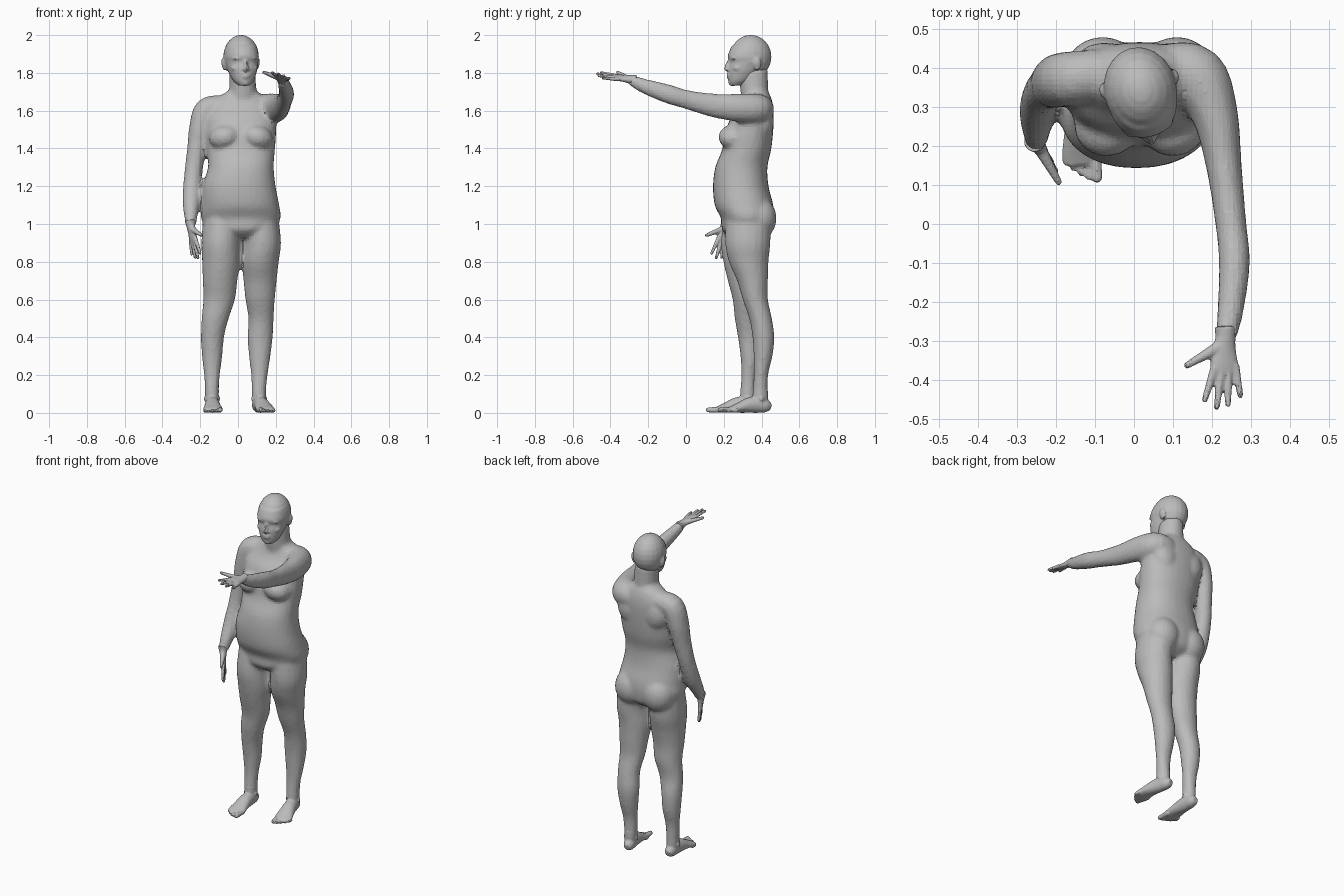
import bpy
import bmesh
from math import cos, sin, pi, radians, copysign
from mathutils import Matrix, Vector

default_cube = bpy.data.objects.get("Cube")
if default_cube:
    bpy.data.objects.remove(default_cube, do_unlink=True)

skin = bpy.data.materials.new("plain grey")
skin.use_nodes = True
grey = (0.5, 0.5, 0.5, 1)
skin.diffuse_color = grey
skin.node_tree.nodes["Principled BSDF"].inputs["Base Color"].default_value = grey


def smooth_path(points, steps):
    """Catmull-Rom interpolation through points of any dimension."""
    points = [Vector(p) for p in points]
    result = []
    last = len(points) - 1
    for i in range(last):
        a, b, c, d = (points[max(0, min(last, i + k))] for k in (-1, 0, 1, 2))
        for s in range(steps):
            t = s / steps
            result.append(0.5 * (2 * b + (c - a) * t
                                 + (2 * a - 5 * b + 4 * c - d) * t * t
                                 + (3 * b - a - 3 * c + d) * t ** 3))
    result.append(points[last])
    return result


def tube(bm, points, ref=(1, 0, 0), level=False, power=1.0, sides=20, steps=4):
    """Closed loft; each point is x, y, z, radius along ref, radius across it."""
    path = smooth_path(points, steps)
    rings = []
    for i, p in enumerate(path):
        centre = Vector(p[:3])
        before = Vector(path[max(i - 1, 0)][:3])
        after = Vector(path[min(i + 1, len(path) - 1)][:3])
        along = Vector((0, 0, 1)) if level else (after - before).normalized()
        u = Vector(ref)
        u = (u - along * u.dot(along)).normalized()
        v = along.cross(u)
        ring = []
        for k in range(sides):
            c, s = cos(2 * pi * k / sides), sin(2 * pi * k / sides)
            c, s = copysign(abs(c) ** power, c), copysign(abs(s) ** power, s)
            ring.append(bm.verts.new(centre + u * c * p[3] + v * s * p[4]))
        rings.append(ring)
    for low, high in zip(rings, rings[1:]):
        for k in range(sides):
            n = (k + 1) % sides
            bm.faces.new((low[k], low[n], high[n], high[k]))
    bm.faces.new(rings[0][::-1])
    bm.faces.new(rings[-1])


def ball(bm, centre, radii, tilt=0.0):
    place = (Matrix.Translation(centre) @ Matrix.Rotation(tilt, 4, "Y")
             @ Matrix.Diagonal((*radii, 1)))
    bmesh.ops.create_uvsphere(bm, u_segments=20, v_segments=12, radius=1, matrix=place)


def digit(bm, joints, start, end, ref):
    """Round-ended finger or toe along a few joints."""
    count = len(joints) - 1
    radii = [start + (end - start) * i / count for i in range(count + 1)]
    tube(bm, [(*j, r, r) for j, r in zip(joints, radii)], ref, sides=12)
    ball(bm, joints[0], (start,) * 3)
    ball(bm, joints[-1], (end,) * 3)


def finish(name, bm, voxel, frame=None, passes=3):
    """Fuse the overlapping shells into one faceted skin."""
    if frame:
        bm.transform(frame)
    bmesh.ops.recalc_face_normals(bm, faces=bm.faces)
    mesh = bpy.data.meshes.new(name)
    bm.to_mesh(mesh)
    bm.free()
    mesh.materials.append(skin)
    obj = bpy.data.objects.new(name, mesh)
    bpy.context.scene.collection.objects.link(obj)
    fuse = obj.modifiers.new("fuse", "REMESH")
    fuse.mode = "VOXEL"
    fuse.voxel_size = voxel
    relax = obj.modifiers.new("relax", "SMOOTH")
    relax.factor = 0.5
    relax.iterations = passes


# Torso and neck
body = bmesh.new()
middle = 0.015
tube(body, [
    (middle, .31, .93, .08, .08), (middle, .32, .97, .17, .13),
    (middle, .325, 1.03, .21, .14), (.012, .307, 1.1, .206, .155),
    (.006, .29, 1.2, .193, .147), (middle, .293, 1.3, .174, .138),
    (middle, .32, 1.39, .18, .13), (middle, .332, 1.47, .186, .128),
    (middle, .35, 1.56, .185, .115), (middle, .37, 1.62, .165, .092),
    (.018, .375, 1.67, .125, .075), (.022, .37, 1.7, .08, .065),
], level=True, power=0.9, sides=32)
tube(body, [(.025, .37, 1.6, .09, .07), (.026, .362, 1.7, .073, .074),
            (.022, .355, 1.82, .068, .078)], level=True)
for side in (-1, 1):
    ball(body, (middle + side * .085, .25, 1.46), (.085, .078, .065), side * .25)
    ball(body, (middle + side * .095, .385, 1.03), (.1, .095, .11))
    ball(body, (middle + side * .09, .405, 1.54), (.08, .06, .1), side * .2)

# Legs, the right one a step ahead
left_leg = [
    (.115, .33, 1.03, .1, .12), (.128, .327, .9, .1, .12), (.118, .332, .8, .098, .105),
    (.117, .352, .7, .088, .082), (.117, .367, .6, .078, .067),
    (.122, .395, .5, .067, .06), (.117, .41, .4, .067, .058),
    (.115, .408, .3, .057, .05), (.113, .397, .2, .044, .038),
    (.11, .392, .1, .037, .041), (.11, .392, .05, .035, .04)]
right_leg = [
    (-.085, .32, 1.03, .1, .12), (-.092, .31, .9, .102, .125), (-.09, .305, .8, .1, .107),
    (-.095, .308, .7, .092, .087), (-.1, .32, .6, .084, .073),
    (-.121, .32, .5, .072, .062), (-.135, .335, .4, .061, .06),
    (-.137, .34, .3, .054, .052), (-.138, .332, .2, .042, .039),
    (-.138, .327, .1, .036, .042), (-.138, .327, .05, .035, .04)]
for leg in (left_leg, right_leg):
    tube(body, leg, level=True)

# Right arm hangs down, left arm reaches forward
tube(body, [
    (-.09, .38, 1.615, .07, .065), (-.168, .372, 1.6, .066, .07),
    (-.203, .365, 1.5, .057, .068), (-.218, .355, 1.4, .051, .058),
    (-.238, .332, 1.26, .047, .049), (-.247, .287, 1.13, .047, .047),
    (-.25, .235, 1.04, .035, .037), (-.25, .212, .99, .027, .03)])
tube(body, [
    (.09, .39, 1.605, .075, .075), (.16, .375, 1.61, .08, .08),
    (.207, .28, 1.615, .075, .06), (.23, .15, 1.627, .063, .046),
    (.248, 0, 1.66, .05, .04), (.257, -.1, 1.69, .05, .04),
    (.247, -.22, 1.73, .039, .034), (.235, -.29, 1.762, .028, .028)], ref=(0, 0, 1))
finish("body", body, 0.013)

# Head, turned a little to its left
head = bmesh.new()
ball(head, (0, .003, 1.885), (.094, .111, .116))
tube(head, [
    (0, -.078, 1.732, .028, .03), (0, -.058, 1.757, .053, .06),
    (0, -.035, 1.8, .072, .086), (0, -.022, 1.83, .081, .097),
    (0, -.018, 1.858, .085, .095), (0, -.012, 1.89, .089, .108),
    (0, 0, 1.94, .08, .1)], level=True, power=0.92, sides=28)
digit(head, [(0, -.112, 1.868), (0, -.124, 1.842), (0, -.13, 1.822)], .009, .012, (1, 0, 0))
for z, width in ((1.79, .027), (1.778, .022)):
    ball(head, (0, -.114, z), (width, .014, .007))
ball(head, (0, -.1, 1.746), (.022, .018, .016))
for side in (-1, 1):
    ball(head, (side * .013, -.118, 1.818), (.009, .011, .008))
    ball(head, (side * .036, -.092, 1.878), (.03, .022, .008), side * .15)
    ball(head, (side * .035, -.092, 1.855), (.015, .014, .008))
    ball(head, (side * .046, -.078, 1.825), (.026, .026, .018))
    ball(head, (side * .092, .02, 1.845), (.01, .02, .034), side * .2)
finish("head", head, 0.0075, Matrix.Translation((.017, .34, 0)) @ Matrix.Rotation(radians(12), 4, "Z"), 2)


def hand(name, wrist, forward, thumb_side):
    """Palm and spread fingers; layout is thumbward offset, forward offset."""
    wrist, f = Vector(wrist), Vector(forward).normalized()
    a = Vector(thumb_side)
    a = (a - f * a.dot(f)).normalized()
    bm = bmesh.new()

    def at(across, along):
        return wrist + a * across + f * along

    palm = [(0, -.03, .029, .029), (0, 0, .026, .023), (.004, .035, .033, .017),
            (.003, .07, .038, .014), (.002, .092, .034, .011)]
    tube(bm, [(*at(x, d), wide, thick) for x, d, wide, thick in palm], ref=a)
    fingers = [((.03, .08), (.055, .16)), ((.012, .085), (.023, .178)),
               ((-.008, .085), (-.007, .17)), ((-.026, .072), (-.04, .145))]
    for base, tip in fingers:
        digit(bm, [at(*base), at(*tip)], .0115, .008, a)
    digit(bm, [at(.012, .02), at(.055, .045), at(.102, .073)], .017, .009, f)
    finish(name, bm, 0.005, passes=2)


hand("left_hand", (.234, -.293, 1.765), (0, -1, .13), (-1, 0, .3))
hand("right_hand", (-.25, .208, .99), (.03, -.03, -.19), (.45, -.85, 0))


def foot(name, heel, yaw, inner):
    """Foot pointing to -y from its heel; inner is the big toe's side."""
    bm = bmesh.new()
    sole = [(-.004, .03, .018, .018), (-.03, .037, .032, .036), (-.07, .044, .036, .044),
            (-.12, .041, .04, .041), (-.165, .031, .046, .03), (-.205, .021, .052, .02),
            (-.235, .014, .05, .013)]
    tube(bm, [(0, y, z, wide, high) for y, z, wide, high in sole])
    tube(bm, [(0, -.065, .03, .034, .045), (0, -.06, .09, .036, .041),
              (0, -.06, .13, .037, .039)], level=True)
    for side in (-1, 1):
        ball(bm, (side * .031, -.062, .075), (.012, .016, .016))
    for i in range(5):
        size = .016 if i == 0 else .0115 - i * .0005
        x = inner * (.036 - .02 * i)
        tip = -.27 + .003 * i * i
        digit(bm, [(x * .95, -.2, size), (x, tip, size)], size, size * .85, (1, 0, 0))
    place = Matrix.Translation((*heel, 0)) @ Matrix.Rotation(radians(yaw), 4, "Z")
    finish(name, bm, 0.006, place, 2)


foot("left_foot", (.098, .452, 0), 13, -1)
foot("right_foot", (-.14, .387, 0), 2, 1)
